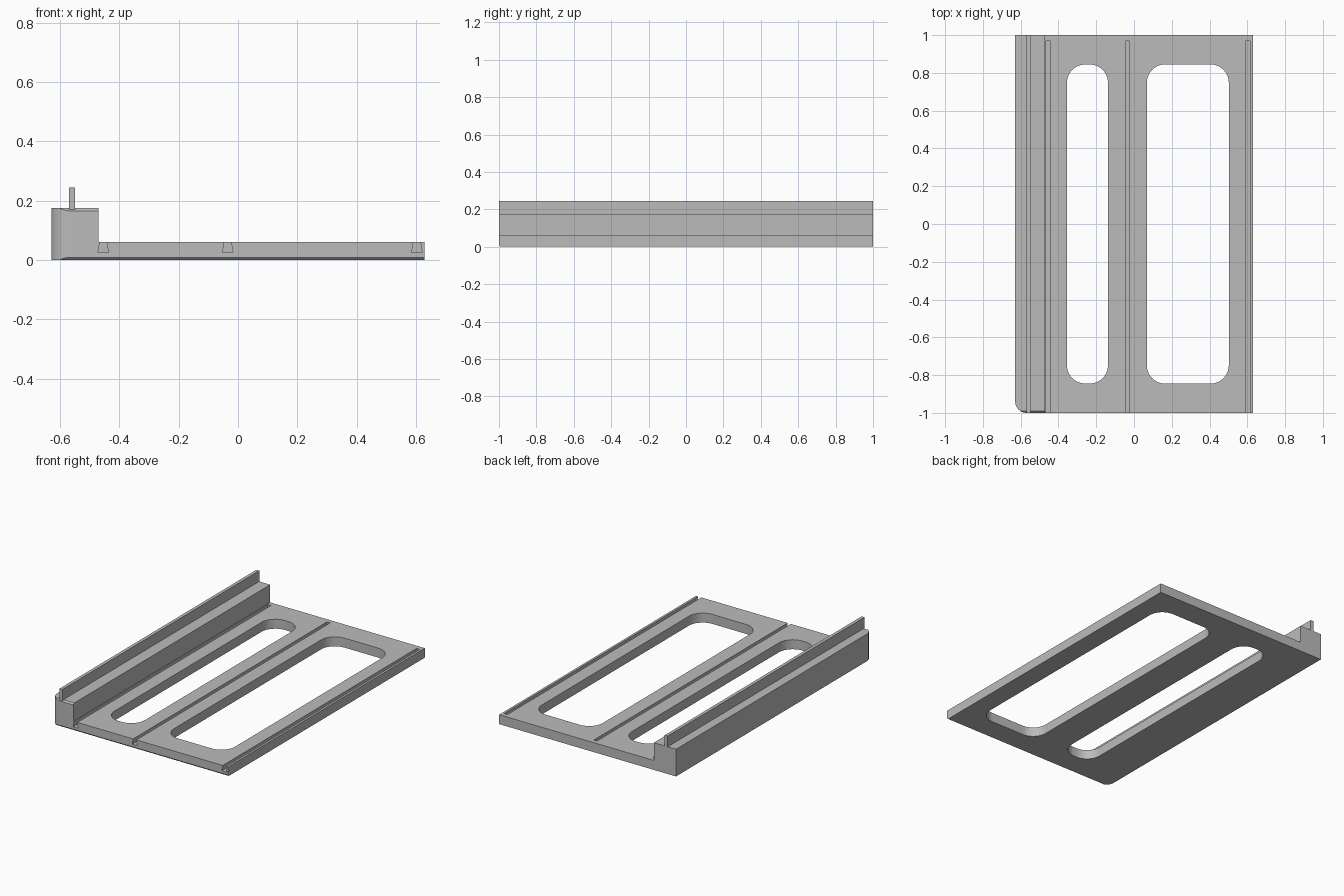
import bpy, bmesh, math

if "Cube" in bpy.data.objects:
    bpy.data.objects.remove(bpy.data.objects["Cube"])

grey = bpy.data.materials.new("plain grey")
grey.diffuse_color = (0.5, 0.5, 0.5, 1)
grey.use_nodes = True
grey.node_tree.nodes["Principled BSDF"].inputs["Base Color"].default_value = grey.diffuse_color


def prism(name, pts, axis, lo, hi):
    """Extrude a 2D outline along an axis from lo to hi."""
    place = {"x": lambda a, b, t: (t, a, b),
             "y": lambda a, b, t: (a, t, b),
             "z": lambda a, b, t: (a, b, t)}[axis]
    bm = bmesh.new()
    ends = [[bm.verts.new(place(a, b, t)) for a, b in pts] for t in (lo, hi)]
    n = len(pts)
    bm.faces.new(ends[0])
    bm.faces.new(ends[1])
    for i in range(n):
        j = (i + 1) % n
        bm.faces.new((ends[0][i], ends[0][j], ends[1][j], ends[1][i]))
    bmesh.ops.recalc_face_normals(bm, faces=bm.faces)
    mesh = bpy.data.meshes.new(name)
    bm.to_mesh(mesh)
    bm.free()
    mesh.materials.append(grey)
    ob = bpy.data.objects.new(name, mesh)
    bpy.context.collection.objects.link(ob)
    return ob


def rounded_rect(x0, x1, y0, y1, r, steps=10):
    pts = []
    corners = [(x1 - r, y1 - r), (x0 + r, y1 - r), (x0 + r, y0 + r), (x1 - r, y0 + r)]
    for k, (cx, cy) in enumerate(corners):
        for s in range(steps + 1):
            a = math.pi / 2 * (k + s / steps)
            pts.append((cx + r * math.cos(a), cy + r * math.sin(a)))
    return pts


# Flat tray with a raised side block, one L-shaped section
X0, X1, STEP = -0.629, 0.629, -0.471
PLATE, BLOCK = 0.061, 0.175
tray = prism("tray", [(X0, 0), (X1, 0), (X1, PLATE), (STEP, PLATE),
                      (STEP, BLOCK), (X0, BLOCK)], "y", -1, 1)

# Rounded front corner of the block
bm = bmesh.new()
bm.from_mesh(tray.data)
edge = [e for e in bm.edges
        if all(v.co.x < X0 + 0.001 and v.co.y < -0.99 for v in e.verts)]
bmesh.ops.bevel(bm, geom=edge, offset=0.06, offset_type='OFFSET', segments=10,
                profile=0.5, affect='EDGES')
bm.to_mesh(tray.data)
bm.free()

cutters = []
# Two long rounded windows
for name, a, b in (("narrow_window", -0.355, -0.138), ("wide_window", 0.068, 0.502)):
    cutters.append(prism(name + "_cutter", rounded_rect(a, b, -0.845, 0.845, 0.097),
                         "z", -0.1, 0.12))
# Dovetail grooves, open at the front and closed at the back
for i, c in enumerate((-0.4545, -0.0345, 0.603)):
    cutters.append(prism(f"groove_cutter_{i}",
                         [(c - 0.0178, 0.025), (c + 0.0178, 0.025),
                          (c + 0.0097, 0.071), (c - 0.0097, 0.071)],
                         "y", -1.1, 0.97))
# Small chamfers on the lower and upper front edges
C = 0.009
for name, z, s in (("lower_chamfer", 0, 1), ("upper_chamfer", BLOCK, -1)):
    cutters.append(prism(name + "_cutter",
                         [(-1 + C + 0.02, z - s * 0.02), (-1.02, z + s * (C + 0.02)),
                          (-1.02, z - s * 0.02)], "x", -0.8, 0.8))

for c in cutters:
    c.hide_render = True
    c.hide_set(True)
    m = tray.modifiers.new(c.name, 'BOOLEAN')
    m.operation = 'DIFFERENCE'
    m.solver = 'EXACT'
    m.object = c

# Thin upright rail along the block
rail = prism("rail", [(-0.57, BLOCK - 0.005), (-0.549, BLOCK - 0.005),
                      (-0.549, 0.244), (-0.57, 0.244)], "y", -1, 1)

# Smooth curved corners, crisp edges elsewhere
bpy.ops.object.select_all(action='DESELECT')
tray.select_set(True)
bpy.context.view_layer.objects.active = tray
bpy.ops.object.shade_smooth_by_angle(angle=math.radians(25))
